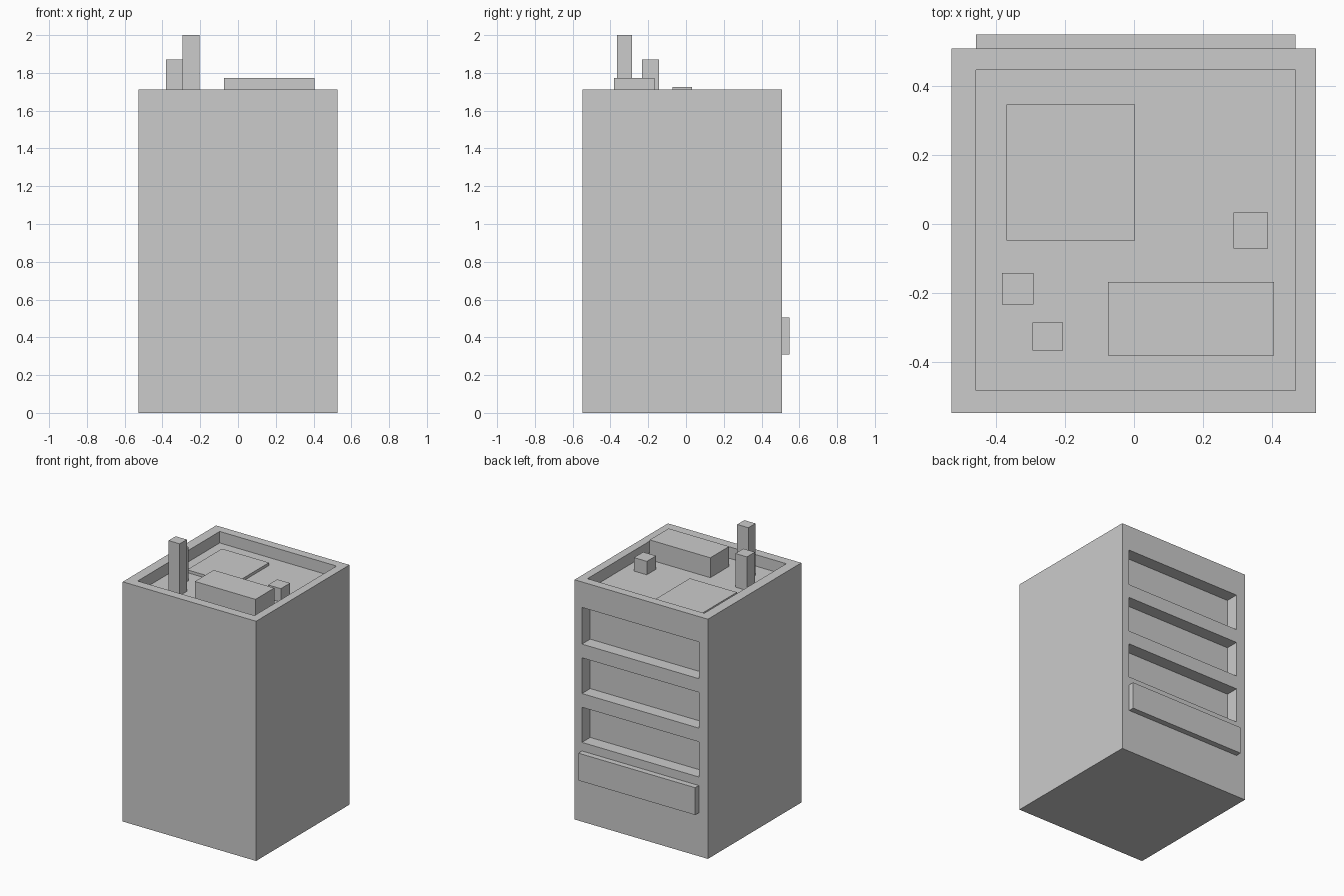
import bpy, bmesh
from mathutils import Matrix, Vector

if "Cube" in bpy.data.objects:
    bpy.data.objects.remove(bpy.data.objects["Cube"])


def box(name, x, y, z):
    """Axis-aligned box from (min, max) pairs."""
    lo, hi = Vector((x[0], y[0], z[0])), Vector((x[1], y[1], z[1]))
    size, mid = hi - lo, (hi + lo) / 2
    bm = bmesh.new()
    bmesh.ops.create_cube(bm, size=1, matrix=Matrix.Translation(mid) @ Matrix.Diagonal(size).to_4x4())
    mesh = bpy.data.meshes.new(name)
    bm.to_mesh(mesh)
    bm.free()
    obj = bpy.data.objects.new(name, mesh)
    bpy.context.collection.objects.link(obj)
    return obj


def carve(target, x, y, z):
    """Cut a box out of the target and discard the cutter."""
    cutter = box("cutter", x, y, z)
    mod = target.modifiers.new("carve", 'BOOLEAN')
    mod.operation, mod.solver, mod.object = 'DIFFERENCE', 'EXACT', cutter
    bpy.context.view_layer.objects.active = target
    bpy.ops.object.modifier_apply(modifier=mod.name)
    bpy.data.objects.remove(cutter)


ROOF, TOP, BACK = 1.63, 1.712, 0.507
SPAN = (-0.456, 0.467)

# Main block with sunken roof and three balcony recesses on the back
building = box("building", (-0.528, 0.526), (-0.547, BACK), (0, TOP))
carve(building, SPAN, (-0.481, 0.445), (ROOF, TOP + 0.2))
for z in ((1.268, 1.53), (0.915, 1.17), (0.566, 0.817)):
    carve(building, SPAN, (BACK - 0.093, BACK + 0.2), z)

# Projecting panel over the entrance side
box("back_canopy", SPAN, (BACK, 0.548), (0.31, 0.505))

# Rooftop parts
box("roof_unit", (-0.075, 0.404), (-0.38, -0.167), (ROOF, 1.772))
box("short_chimney", (-0.382, -0.29), (-0.232, -0.142), (ROOF, 1.87))
box("tall_chimney", (-0.293, -0.205), (-0.365, -0.285), (ROOF, 2.0))
box("roof_vent", (0.287, 0.388), (-0.071, 0.033), (ROOF, 1.726))
box("roof_slab", (-0.369, 0.003), (-0.048, 0.346), (ROOF, 1.65))
